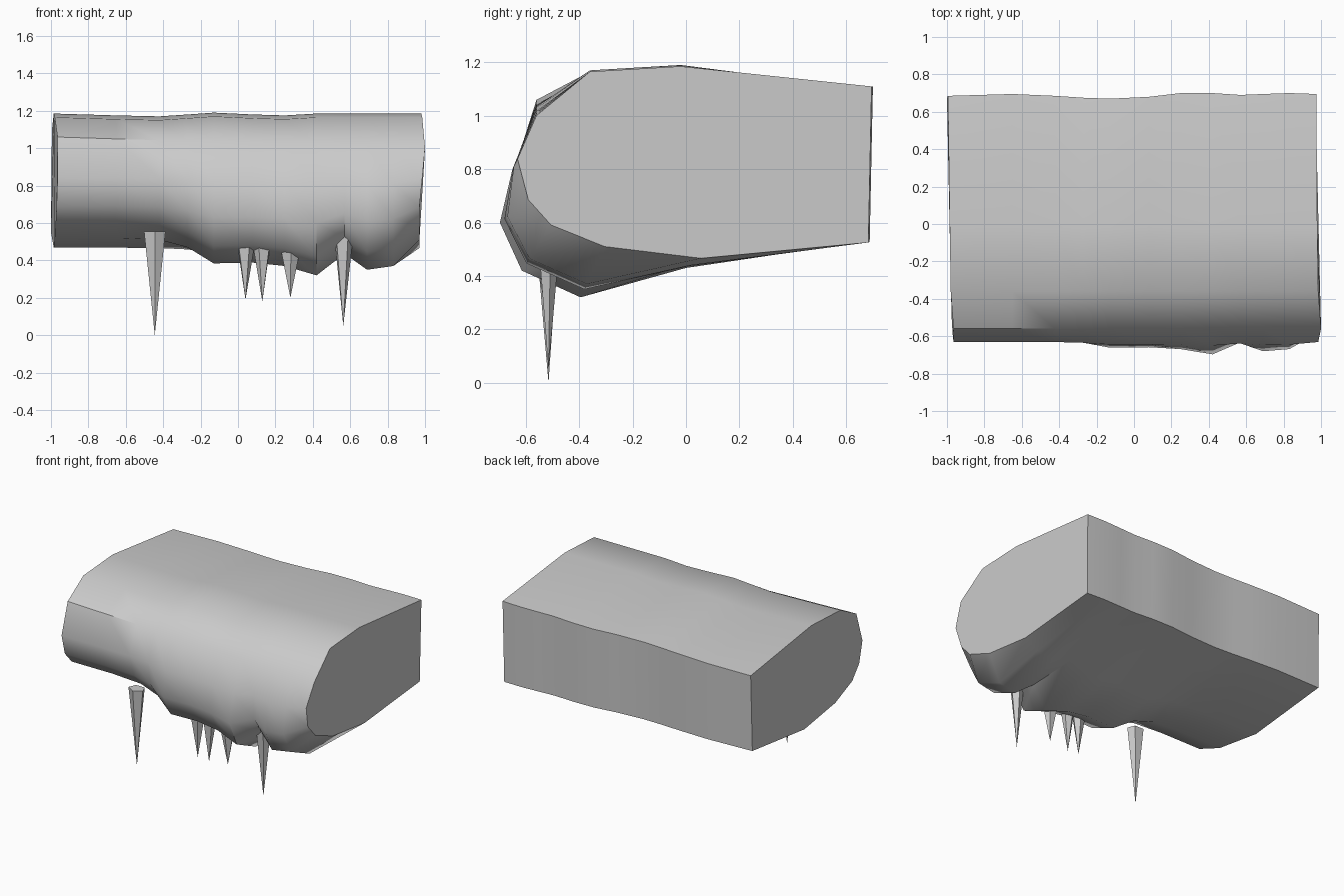
import bpy, bmesh, math

if "Cube" in bpy.data.objects:
    bpy.data.objects.remove(bpy.data.objects["Cube"])

def finish(name, bm):
    bmesh.ops.recalc_face_normals(bm, faces=bm.faces)
    me = bpy.data.meshes.new(name)
    bm.to_mesh(me)
    bm.free()
    ob = bpy.data.objects.new(name, me)
    bpy.context.collection.objects.link(ob)
    return ob

# Snow ledge: cross-sections lofted along x, with a drooping front lip
# station: x, droop amount, top height, back y
stations = [(-0.98, 0.0, 1.185, 0.685), (-0.65, 0.0, 1.175, 0.695),
            (-0.42, 0.05, 1.17, 0.685), (-0.27, 0.25, 1.18, 0.675),
            (-0.13, 0.68, 1.19, 0.67), (0.08, 0.66, 1.18, 0.68),
            (0.25, 0.75, 1.175, 0.70), (0.42, 1.0, 1.185, 0.70),
            (0.57, 0.42, 1.185, 0.69), (0.69, 0.85, 1.185, 0.695),
            (0.83, 0.75, 1.185, 0.70), (0.97, 0.05, 1.185, 0.695)]
lean = [(-0.63, 0.84), (-0.585, 0.69), (-0.50, 0.60), (-0.30, 0.52), (0.06, 0.468)]
full = [(-0.65, 0.80), (-0.697, 0.60), (-0.615, 0.42), (-0.395, 0.32), (0.0, 0.43)]
left_x = [-0.995, -0.985, -0.98, -0.965, -0.965, -0.97, -0.975, -0.98, -0.985, -1.0]
right_x = [0.975, 0.98, 0.985, 1.0, 0.985, 0.97, 0.97, 0.97, 0.97, 0.97]

bm = bmesh.new()
rings = []
for i, (x, droop, top, back) in enumerate(stations):
    t = (x + 1) / 2
    ring = [(back, 1.095 + 0.015 * t), (-0.02, top), (-0.36, top - 0.02),
            (-0.56, 1.06 - 0.06 * t)]
    ring += [(a[0] + (b[0] - a[0]) * droop, a[1] + (b[1] - a[1]) * droop)
             for a, b in zip(lean, full)]
    ring.append((back - 0.012, 0.55 - 0.025 * t))
    xs = left_x if i == 0 else right_x if i == len(stations) - 1 else [x] * 10
    rings.append([bm.verts.new((px, y, z)) for px, (y, z) in zip(xs, ring)])
for a, b in zip(rings, rings[1:]):
    for j in range(10):
        k = (j + 1) % 10
        bm.faces.new((a[j], a[k], b[k], b[j]))
bm.faces.new(rings[0])
bm.faces.new(rings[-1])
ledge = finish("snow_ledge", bm)
bpy.context.view_layer.objects.active = ledge
ledge.select_set(True)
bpy.ops.object.shade_smooth_by_angle(angle=math.radians(42))

# Icicles: five-sided spikes hanging under the lip
icicles = [(-0.445, 0.555, 0.0, 0.06), (0.04, 0.52, 0.19, 0.056),
           (0.13, 0.54, 0.18, 0.06), (0.28, 0.465, 0.20, 0.056),
           (0.563, 0.55, 0.05, 0.056)]
for n, (x, top, tip, r) in enumerate(icicles):
    bm = bmesh.new()
    point = bm.verts.new((x, -0.515, tip))
    rim = []
    for s in range(5):
        ang = 2 * math.pi * s / 5 + math.radians(54 + 25 * n)
        rim.append(bm.verts.new((x + r * math.cos(ang), -0.515 + r * 0.8 * math.sin(ang), top)))
    bm.faces.new(rim)
    for s in range(5):
        bm.faces.new((rim[s], rim[(s + 1) % 5], point))
    finish(f"icicle_{n + 1}", bm)
